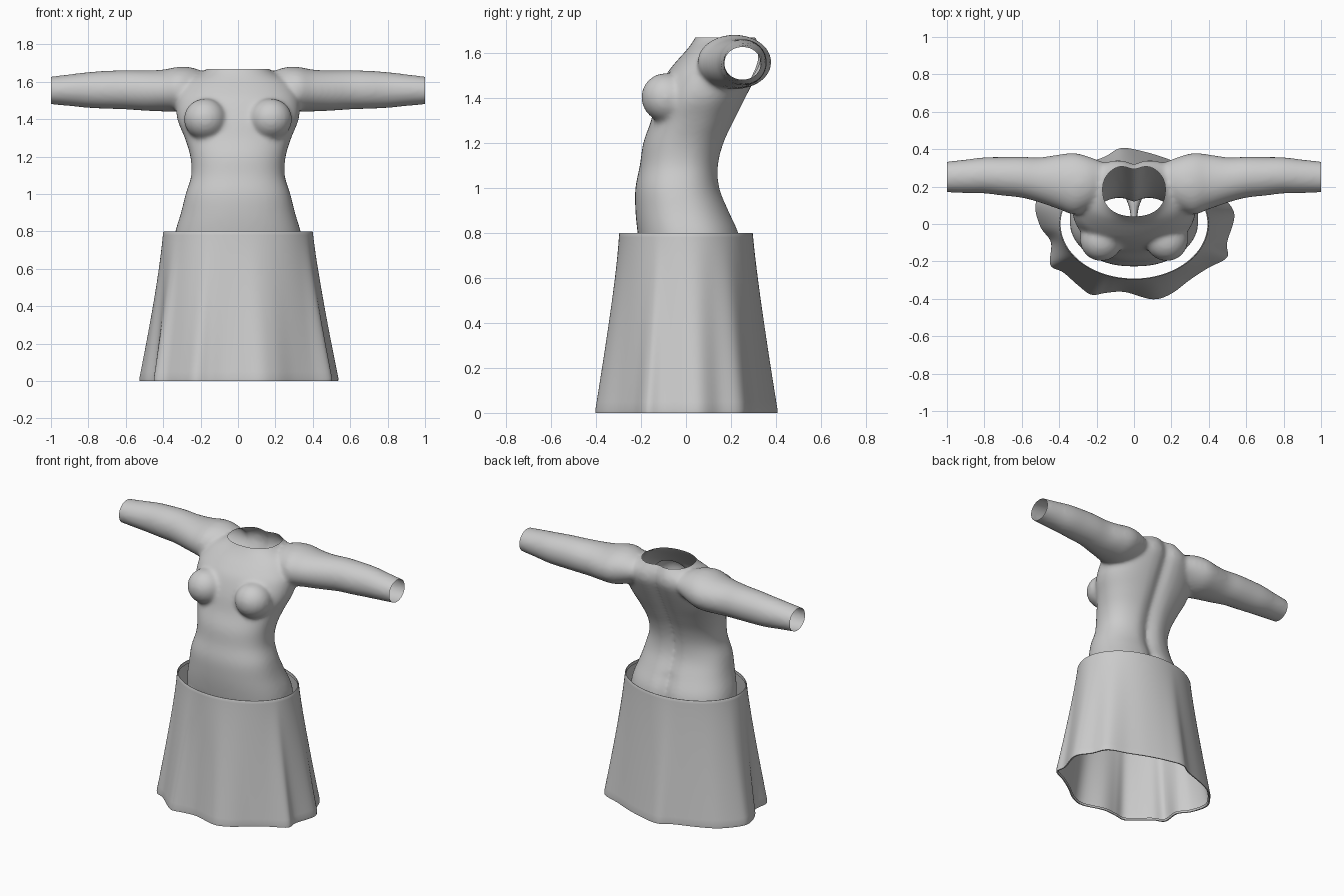
import bpy, bmesh, math
from mathutils import Vector, Matrix

cube = bpy.data.objects.get("Cube")
if cube:
    bpy.data.objects.remove(cube, do_unlink=True)

grey = bpy.data.materials.new("light_grey")
grey.use_nodes = True
COLOUR = (0.6, 0.6, 0.6, 1)
grey.diffuse_color = COLOUR
grey.node_tree.nodes["Principled BSDF"].inputs["Base Color"].default_value = COLOUR


def add_object(name, bm):
    mesh = bpy.data.meshes.new(name)
    bm.to_mesh(mesh)
    bm.free()
    mesh.materials.append(grey)
    obj = bpy.data.objects.new(name, mesh)
    bpy.context.collection.objects.link(obj)
    return obj


def finish(obj):
    bpy.ops.object.select_all(action='DESELECT')
    bpy.context.view_layer.objects.active = obj
    obj.select_set(True)
    bpy.ops.object.shade_smooth_by_angle(angle=math.radians(50))


def spline(points, steps, closed=False):
    """Catmull-Rom samples through points of any dimension."""
    n = len(points)
    pick = (lambda i: points[i % n]) if closed else (lambda i: points[max(0, min(n - 1, i))])
    out = []
    for i in range(n if closed else n - 1):
        for s in range(steps):
            t = s / steps
            out.append([0.5 * (2 * b + (c - a) * t + (2 * a - 5 * b + 4 * c - d) * t ** 2
                               + (3 * b - a - 3 * c + d) * t ** 3)
                        for a, b, c, d in zip(pick(i - 1), pick(i), pick(i + 1), pick(i + 2))])
    return out if closed else out + [list(points[-1])]


def loft(bm, rings, caps=True):
    loops = [[bm.verts.new(p) for p in ring] for ring in rings]
    for a, b in zip(loops, loops[1:]):
        for i in range(len(a)):
            j = (i + 1) % len(a)
            bm.faces.new((a[i], a[j], b[j], b[i]))
    if caps:
        bm.faces.new(loops[0][::-1])
        bm.faces.new(loops[-1])


def oval(power=2.0, count=48):
    """Unit superellipse."""
    for i in range(count):
        a = math.tau * i / count
        c, s = math.cos(a), math.sin(a)
        yield (math.copysign(abs(c) ** (2 / power), c), math.copysign(abs(s) ** (2 / power), s))


# Torso: height, half width, front y, back y
TORSO = [(.66, .33, -.17, .23), (.72, .345, -.20, .25), (.8, .335, -.215, .24), (.9, .305, -.225, .195),
         (1, .28, -.225, .155), (1.1, .25, -.205, .15), (1.2, .255, -.19, .175), (1.3, .285, -.155, .22),
         (1.4, .325, -.13, .27), (1.5, .33, -.09, .32), (1.56, .31, -.045, .345), (1.61, .27, 0, .345),
         (1.65, .19, .03, .33), (1.69, .15, .05, .31), (1.76, .14, .06, .3)]
body = bmesh.new()
rings = []
for z, w, front, back in spline(TORSO, 4):
    ring = []
    for c, s in oval(2.3):
        x, y = w * c, (front + back) / 2 + (back - front) / 2 * s
        if s > 0:                        # spine groove and seat crease
            y -= .03 * math.exp(-(x / .045) ** 2) * (1.3 if z < .9 else 1)
        ring.append((x, y, z))
    rings.append(ring)
loft(body, rings)

# Arms: distance out, centre y, centre z, half depth, half height
ARM = [(.14, .23, 1.575, .09, .06), (.24, .22, 1.57, .14, .105), (.32, .215, 1.56, .165, .12),
       (.4, .225, 1.553, .147, .112), (.5, .235, 1.553, .122, .108), (.6, .25, 1.557, .11, .105),
       (.7, .255, 1.557, .104, .102), (.8, .26, 1.556, .097, .096), (.9, .255, 1.555, .09, .085),
       (1.04, .25, 1.553, .08, .07)]
THIGH = [(.8, .15, .02, .12, .16), (.7, .175, .025, .162, .205), (.5, .175, .03, .15, .18)]
for side in (-1, 1):
    loft(body, [[(side * x, y + ry * c, z + rz * s) for c, s in oval(count=32)]
                for x, y, z, ry, rz in spline(ARM, 4)])
    loft(body, [[(side * (x + rx * c), y + ry * s, z) for c, s in oval(count=32)]
                for z, x, y, rx, ry in spline(THIGH, 4)])
    # Bust
    place = (Matrix.Translation((side * .175, -.085, 1.4)) @ Matrix.Rotation(math.radians(-25), 4, 'X')
             @ Matrix.Diagonal((.115, .115, .11, 1)))
    bmesh.ops.create_uvsphere(body, u_segments=24, v_segments=16, radius=1, matrix=place)
bmesh.ops.recalc_face_normals(body, faces=body.faces)
source = add_object("torso", body)

# Fuse the solids into one smooth skin
fuse = source.modifiers.new("fuse", 'REMESH')
fuse.mode = 'VOXEL'
fuse.voxel_size = .012
soften = source.modifiers.new("soften", 'SMOOTH')
soften.factor = .5
soften.iterations = 12
skin = bmesh.new()
skin.from_mesh(source.evaluated_get(bpy.context.evaluated_depsgraph_get()).to_mesh())
bpy.data.objects.remove(source, do_unlink=True)


def cut(point, normal, keep=lambda v: True):
    """Slice the skin open, removing the side the normal points to."""
    faces = [f for f in skin.faces if keep(f.calc_center_median())]
    geom = set(faces)
    for f in faces:
        geom.update(f.edges, f.verts)
    bmesh.ops.bisect_plane(skin, geom=list(geom), plane_co=point, plane_no=normal, clear_outer=True)


# Open wrists, legs and neck
cut((1, 0, 0), (1, 0, 0))
cut((-1, 0, 0), (-1, 0, 0))
cut((0, 0, .61), (0, 0, -1))
cut((0, 0, 1.668), (0, 0, 1), lambda v: v.z > 1.55 and abs(v.x) < .2)
for f in skin.faces:
    f.material_index = 0
finish(add_object("torso", skin))

# Skirt: wavy hem outline blended up to an oval waist
HEM = [(.54, .05), (.48, .15), (.43, .25), (.3, .3), (.18, .35), (.05, .39), (-.07, .408), (-.16, .36),
       (-.3, .31), (-.42, .25), (-.51, .15), (-.53, .08), (-.5, -.02), (-.445, -.1), (-.45, -.22),
       (-.38, -.26), (-.3, -.33), (-.23, -.38), (-.15, -.37), (-.05, -.365), (.1, -.405), (.2, -.375),
       (.3, -.3), (.4, -.235), (.5, -.18), (.5, -.1)]
hem = spline(HEM, 6, closed=True)


def skirt_ring(z, scale=1.0):
    t = (1 - z / .8) ** 1.15
    ring = []
    for x, y in hem:
        a = math.atan2(y / .4, x / .53)
        ring.append((scale * (x * t + .4 * math.cos(a) * (1 - t)),
                     scale * (y * t + .297 * math.sin(a) * (1 - t)), z))
    return ring


skirt = bmesh.new()
rows = [skirt_ring(.012, .965), skirt_ring(0, .975), skirt_ring(0, .992), skirt_ring(.015)]
rows += [skirt_ring(.78 * i / 16) for i in range(1, 17)]
rows += [skirt_ring(.795), skirt_ring(.8, .993), skirt_ring(.8, .982), skirt_ring(.78, .978)]
loft(skirt, rows, caps=False)
bmesh.ops.recalc_face_normals(skirt, faces=skirt.faces)
finish(add_object("skirt", skirt))
